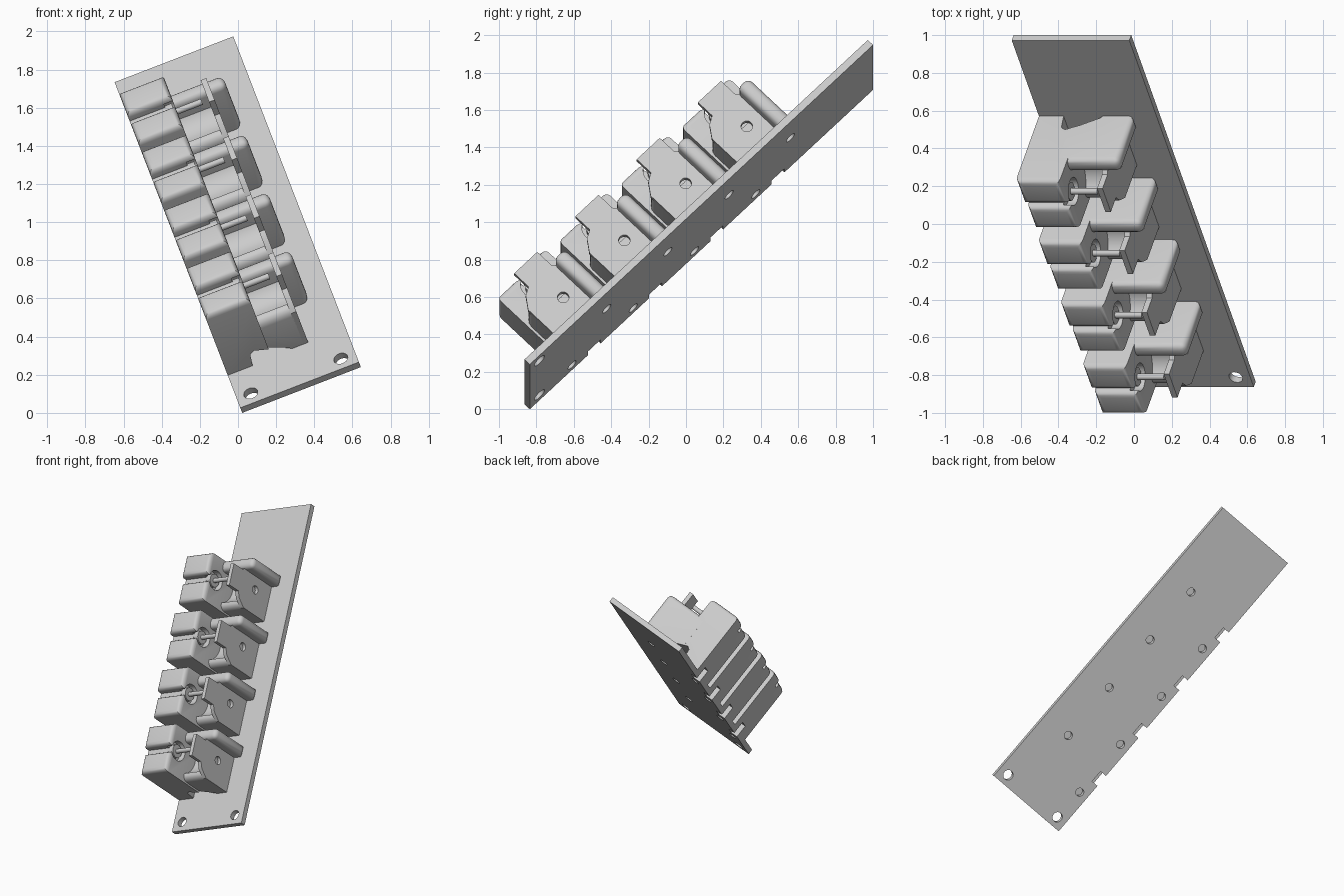
import bpy, bmesh, math
from mathutils import Matrix, Vector

if "Cube" in bpy.data.objects:
    bpy.data.objects.remove(bpy.data.objects["Cube"])

# Tilted frame: u = plate width, v = plate length, n = plate normal
u = Vector((0.933, 0, 0.360)).normalized()
v = Vector((-0.255, 0.708, 0.6585))
v = (v - u * v.dot(u)).normalized()
n = u.cross(v)
FRAME = Matrix((u, v, n)).transposed().to_4x4()
FRAME.translation = (0.022, -0.835, 0)
CENTRES = [0.455 + 0.4625 * i for i in range(4)]


def add(name, bm):
    bmesh.ops.recalc_face_normals(bm, faces=bm.faces)
    me = bpy.data.meshes.new(name)
    bm.to_mesh(me)
    bm.free()
    ob = bpy.data.objects.new(name, me)
    bpy.context.collection.objects.link(ob)
    return ob


def extrude(name, pts, offset):
    """Closed polygon of 3D points swept along offset."""
    bm = bmesh.new()
    f = bm.faces.new([bm.verts.new(p) for p in pts])
    r = bmesh.ops.extrude_face_region(bm, geom=[f])
    bmesh.ops.translate(bm, vec=offset,
                        verts=[g for g in r["geom"] if isinstance(g, bmesh.types.BMVert)])
    return add(name, bm)


def side_profile(name, pts, a0, a1):
    return extrude(name, [(a0, b, c) for b, c in pts], (a1 - a0, 0, 0))


def box(name, a0, a1, b0, b1, c0, c1):
    return side_profile(name, [(b0, c0), (b1, c0), (b1, c1), (b0, c1)], a0, a1)


def rod(name, r, centre, length, axis, seg=24):
    bm = bmesh.new()
    m = Matrix.Translation(centre)
    if axis == "a":
        m = m @ Matrix.Rotation(math.pi / 2, 4, "Y")
    bmesh.ops.create_cone(bm, cap_ends=True, segments=seg, radius1=r, radius2=r,
                          depth=length, matrix=m)
    return add(name, bm)


def round_edges(ob, width, test):
    """Bevel only the edges whose two ends pass the test."""
    bm = bmesh.new()
    bm.from_mesh(ob.data)
    edges = [e for e in bm.edges if all(test(p.co) for p in e.verts)]
    bmesh.ops.bevel(bm, geom=edges, offset=width, segments=4, profile=0.5, affect="EDGES")
    bm.to_mesh(ob.data)
    bm.free()


def finish(ob, cutters=()):
    """Cut openings, bake the result into the mesh and smooth it."""
    for c in cutters:
        m = ob.modifiers.new("cut", "BOOLEAN")
        m.operation, m.solver, m.object = "DIFFERENCE", "EXACT", c
    bpy.context.view_layer.update()
    dg = bpy.context.evaluated_depsgraph_get()
    me = bpy.data.meshes.new_from_object(ob.evaluated_get(dg))
    ob.modifiers.clear()
    ob.data = me
    bpy.ops.object.select_all(action="DESELECT")
    ob.select_set(True)
    bpy.context.view_layer.objects.active = ob
    bpy.ops.object.shade_smooth_by_angle(angle=math.radians(32))
    return ob


def discard(cutters):
    for c in cutters:
        bpy.data.objects.remove(c)


# Base plate with mounting holes, screw holes and edge notches
plate = box("base_plate", 0, 0.667, 0, 2.592, 0, 0.04)
cuts = [rod("cut", 0.038, (a, 0.073, 0.02), 0.2, "c") for a in (0.079, 0.585)]
for b in CENTRES:
    cuts.append(rod("cut", 0.031, (0.073, b - 0.136, 0.02), 0.2, "c"))
    cuts.append(rod("cut", 0.031, (0.428, b + 0.126, 0.02), 0.2, "c"))
    cuts.append(box("cut", -0.1, 0.055, b - 0.016, b + 0.08, -0.1, 0.1))
finish(plate, cuts)
discard(cuts)
plate.matrix_world = FRAME

# Openings of one holder: underside arch, edge notch, wall hole, pin recess
arch = extrude("arch", [(0.135, -0.3, 0.0), (0.15, -0.3, 0.125), (0.175, -0.3, 0.14),
                        (0.25, -0.3, 0.11), (0.35, -0.3, 0.055), (0.40, -0.3, 0.0)], (0, 0.6, 0))
notch = box("notch", -0.1, 0.055, -0.016, 0.08, 0, 0.1)
hole = rod("hole", 0.031, (0.44, 0, 0.204), 0.12, "a")
recess = rod("recess", 0.075, (0.25, 0, 0.42), 0.1, "a")

# Tall left block: higher rear part, shallow groove, lower front part
left = side_profile("left_block", [
    (-0.196, 0.038), (-0.196, 0.51), (-0.034, 0.51), (-0.034, 0.468),
    (0.01, 0.468), (0.01, 0.53), (0.183, 0.53), (0.183, 0.038)], 0, 0.25)
round_edges(left, 0.034, lambda p: p.z > 0.5)
finish(left, [arch, notch, recess])

# Cradle with a round trough under the pin
arc = []
for i in range(17):
    t = math.radians(202 + (356 - 202) * i / 16)
    arc.append((0.14 * math.cos(t), 0.36 + 0.14 * math.sin(t)))
cradle = side_profile("cradle", [(-0.183, 0.038), (-0.183, 0.26), (-0.178, 0.283),
                                 (-0.165, 0.3), (-0.15, 0.308)]
                      + arc + [(0.15, 0.37), (0.183, 0.34), (0.183, 0.038)], 0.24, 0.43)
finish(cradle, [arch])

# Rounded lip along the back that passes the side wall
lip = box("back_lip", 0.2, 0.54, 0.098, 0.184, 0.038, 0.378)
round_edges(lip, 0.034, lambda p: p.x > 0.5 or p.z > 0.3)
finish(lip, [arch])

# Thin right wall with a raised tab
wall = side_profile("side_wall", [
    (-0.183, 0.038), (-0.183, 0.285), (-0.135, 0.352), (-0.088, 0.378), (-0.088, 0.486),
    (0.086, 0.486), (0.086, 0.38), (0.13, 0.33), (0.13, 0.038)], 0.425, 0.456)
finish(wall, [hole])

# Contact pin and its collar, set into the recess
pin = finish(rod("pin", 0.017, (0.29, 0, 0.42), 0.2, "a"))
collar = finish(rod("pin_collar", 0.05, (0.213, 0, 0.42), 0.05, "a"))
discard([arch, notch, hole, recess])

# Four identical holders along the plate
for part in (left, cradle, lip, wall, pin, collar):
    for i, b in enumerate(CENTRES):
        ob = part
        if i:
            ob = part.copy()
            ob.name = f"{part.name.split('.')[0]}_{i + 1}"
            bpy.context.collection.objects.link(ob)
        ob.matrix_world = FRAME @ Matrix.Translation((0, b, 0))
